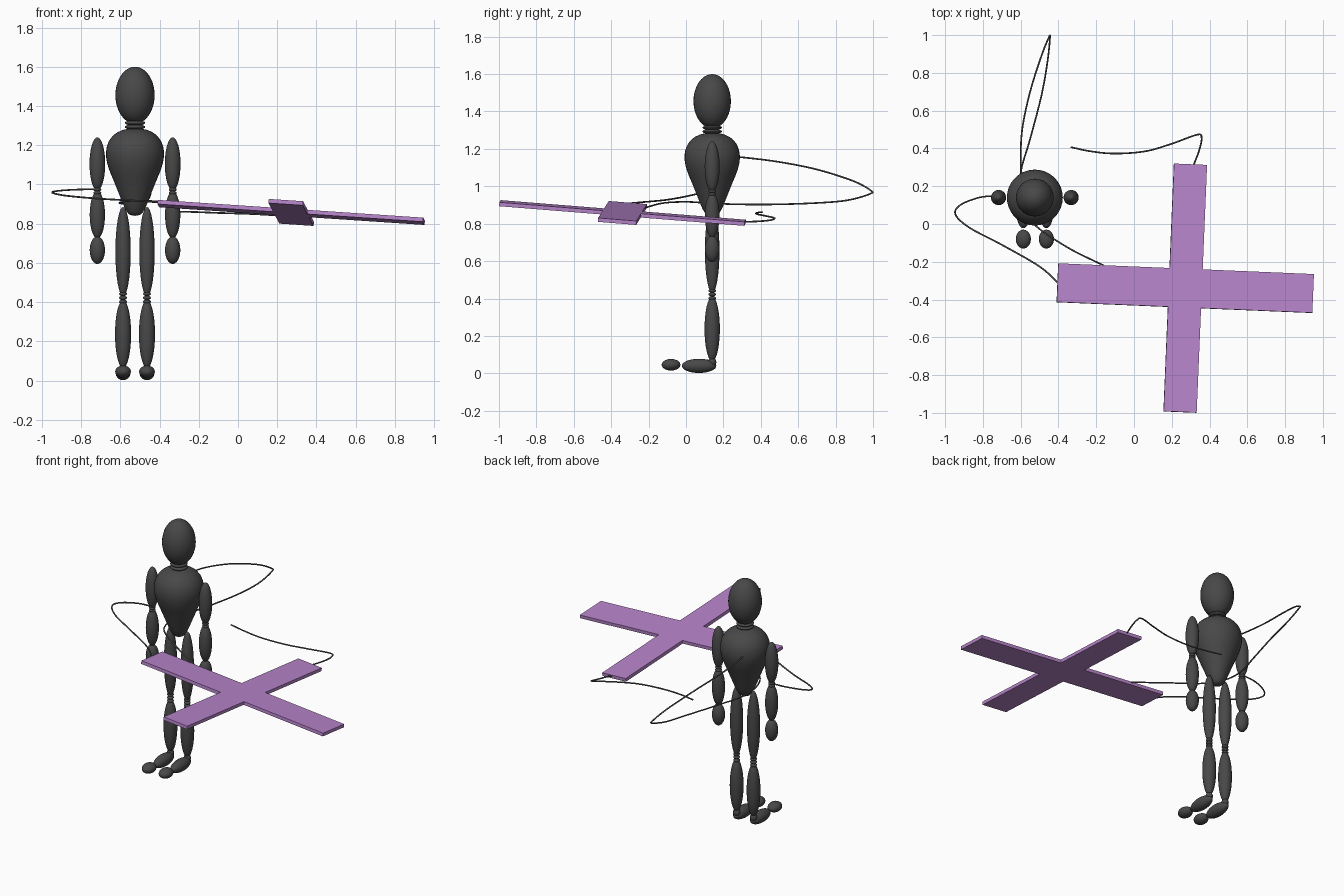
import bpy, bmesh, math
from mathutils import Vector

if "Cube" in bpy.data.objects:
    bpy.data.objects.remove(bpy.data.objects["Cube"])

CX, CY = -0.525, 0.14   # where the puppet stands


def material(name, rgb):
    m = bpy.data.materials.new(name)
    m.diffuse_color = (*rgb, 1)
    m.use_nodes = True
    m.node_tree.nodes["Principled BSDF"].inputs["Base Color"].default_value = m.diffuse_color
    return m


BODY = material("charcoal", (0.065, 0.065, 0.065))
STRING = material("string_grey", (0.09, 0.09, 0.09))
WOOD = material("lilac", (0.48, 0.235, 0.60))


def finish(bm, name, mat, smooth=True):
    me = bpy.data.meshes.new(name)
    bmesh.ops.recalc_face_normals(bm, faces=bm.faces[:])
    for f in bm.faces:
        f.smooth = smooth
    bm.to_mesh(me)
    bm.free()
    me.materials.append(mat)
    ob = bpy.data.objects.new(name, me)
    bpy.context.collection.objects.link(ob)
    return ob


def ellipsoid(name, loc, radii):
    bm = bmesh.new()
    bmesh.ops.create_uvsphere(bm, u_segments=32, v_segments=20, radius=1)
    bmesh.ops.scale(bm, vec=radii, verts=bm.verts[:])
    bmesh.ops.translate(bm, vec=loc, verts=bm.verts[:])
    return finish(bm, name, BODY)


def limb(name, x, z0, z1, r):
    return ellipsoid(name, (x, CY, (z0 + z1) / 2), (r, r, (z1 - z0) / 2))


def joint_rings(name, x, zs, r, h):
    for i, z in enumerate(zs):
        ellipsoid(f"{name}_{i + 1}", (x, CY, z), (r, r, h))


# Head and ringed neck
limb("head", CX, 1.31, 1.60, 0.10)
joint_rings("neck_ring", CX, (1.272, 1.293, 1.314), 0.052, 0.014)

# Egg-shaped torso, lathed from a smooth curve through a short profile
profile = [(0, 0.84), (0.03, 0.848), (0.052, 0.88), (0.075, 0.935), (0.105, 1.01),
           (0.135, 1.085), (0.148, 1.15), (0.138, 1.21), (0.105, 1.255),
           (0.055, 1.28), (0, 1.286)]


def catmull(points, steps):
    p = [Vector(q) for q in points]
    p = [2 * p[0] - p[1]] + p + [2 * p[-1] - p[-2]]
    out = []
    for i in range(1, len(p) - 2):
        a, b, c, d = p[i - 1:i + 3]
        for s in range(steps):
            t = s / steps
            out.append(0.5 * (2 * b + (c - a) * t + (2 * a - 5 * b + 4 * c - d) * t * t
                              + (3 * b - a - 3 * c + d) * t ** 3))
    return out + [p[-2]]


bm = bmesh.new()
line = [bm.verts.new((CX + max(q.x, 0), CY, q.y)) for q in catmull(profile, 3)]
edges = [bm.edges.new(pair) for pair in zip(line, line[1:])]
bmesh.ops.spin(bm, geom=line + edges, cent=(CX, CY, 0), axis=(0, 0, 1),
               angle=2 * math.pi, steps=36, use_duplicate=False)
bmesh.ops.remove_doubles(bm, verts=bm.verts[:], dist=0.0005)
finish(bm, "torso", BODY)

# Arms and legs on both sides
for side, s in (("right", -1), ("left", 1)):
    ax, lx = CX + s * 0.192, CX + s * 0.061
    limb(side + "_upper_arm", ax, 0.97, 1.24, 0.04)
    joint_rings(side + "_elbow_ring", ax, (0.957, 0.974), 0.02, 0.011)
    limb(side + "_forearm", ax, 0.725, 0.965, 0.039)
    limb(side + "_hand", ax, 0.595, 0.735, 0.039)
    limb(side + "_thigh", lx, 0.43, 0.885, 0.039)
    joint_rings(side + "_knee_ring", lx, (0.402, 0.422, 0.442), 0.02, 0.011)
    limb(side + "_shin", lx, 0.065, 0.41, 0.041)
    ellipsoid(side + "_ankle", (lx, CY, 0.06), (0.022, 0.022, 0.025))
    ellipsoid(side + "_foot", (lx, 0.07, 0.04), (0.038, 0.092, 0.038))
    ellipsoid(side + "_toe", (lx, -0.08, 0.046), (0.04, 0.05, 0.031))

# Tilted cross-shaped control bar
L, W, B, H = 0.677, 0.1025, 0.0875, 0.656
outline = [(L, W), (B, W), (B, H), (-B, H), (-B, W), (-L, W),
           (-L, -W), (-B, -W), (-B, -H), (B, -H), (B, -W), (L, -W)]
ang = -0.042
ca, sa = math.cos(ang), math.sin(ang)
bm = bmesh.new()
verts = []
for u, v in outline:
    dx, dy = u * ca - v * sa, u * sa + v * ca
    verts.append(bm.verts.new((0.272 + dx, -0.339 + dy, 0.868 - 0.07 * dx - 0.077 * dy)))
face = bm.faces.new(verts)
geom = bmesh.ops.extrude_face_region(bm, geom=[face])["geom"]
bmesh.ops.translate(bm, vec=(-0.0015, -0.0015, -0.021),
                    verts=[g for g in geom if isinstance(g, bmesh.types.BMVert)])
finish(bm, "control_bar", WOOD, smooth=False)


# Slack strings as swept curves
def string(name, points):
    cu = bpy.data.curves.new(name, "CURVE")
    cu.dimensions = "3D"
    cu.bevel_depth = 0.0045
    cu.bevel_resolution = 2
    cu.use_fill_caps = True
    pts = catmull(points, 8)
    sp = cu.splines.new("POLY")
    sp.points.add(len(pts) - 1)
    for p, q in zip(sp.points, pts):
        p.co = (*q, 1)
    cu.materials.append(STRING)
    ob = bpy.data.objects.new(name, cu)
    bpy.context.collection.objects.link(ob)


string("arm_string", [(-0.40, -0.315, 0.908), (-0.50, -0.225, 0.916), (-0.70, -0.11, 0.927),
                      (-0.87, -0.02, 0.942), (-0.945, 0.05, 0.957), (-0.92, 0.10, 0.967),
                      (-0.82, 0.14, 0.974), (-0.72, 0.15, 0.975)])
string("back_string", [(-0.59, 0.24, 1.16), (-0.60, 0.32, 1.153), (-0.592, 0.50, 1.13),
                       (-0.55, 0.70, 1.09), (-0.49, 0.89, 1.03), (-0.452, 0.985, 0.98),
                       (-0.445, 0.985, 0.96), (-0.458, 0.86, 0.925), (-0.49, 0.68, 0.91),
                       (-0.55, 0.45, 0.903), (-0.60, 0.27, 0.904), (-0.595, 0.12, 0.91),
                       (-0.53, 0.00, 0.917), (-0.35, -0.125, 0.91), (-0.16, -0.22, 0.885)])
string("loose_string", [(0.315, 0.31, 0.81), (0.345, 0.39, 0.813), (0.358, 0.455, 0.82),
                        (0.335, 0.473, 0.83), (0.20, 0.425, 0.842), (0.06, 0.385, 0.85),
                        (-0.10, 0.373, 0.855), (-0.23, 0.385, 0.86), (-0.335, 0.407, 0.862)])
